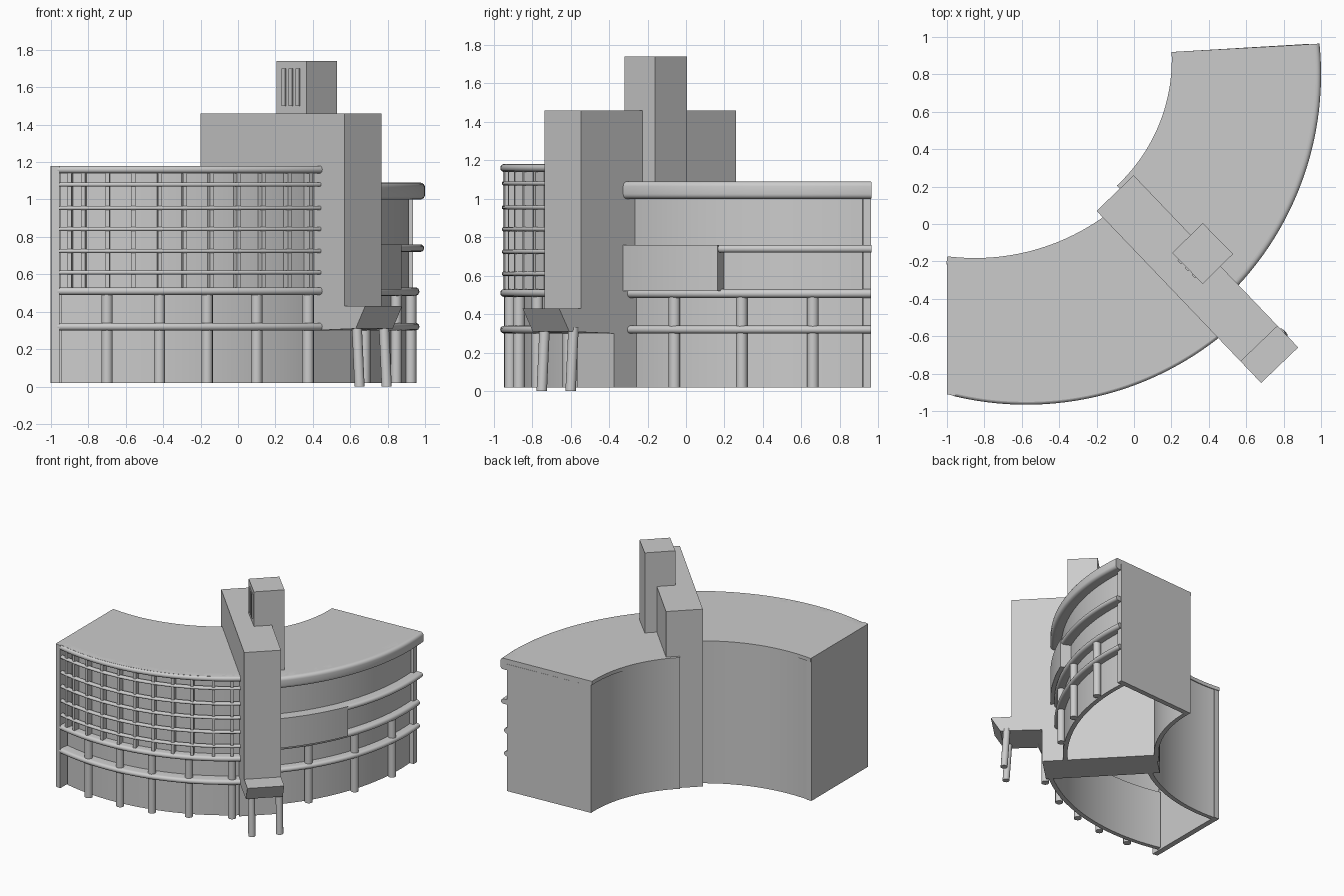
import bpy, bmesh
from math import sin, cos, asin, acos, pi, radians

if "Cube" in bpy.data.objects:
    bpy.data.objects.remove(bpy.data.objects["Cube"])

# Circles (cx, cy, radius) of the two wings
L_OUT, L_IN = (-.576, .694, 1.66), (-.85, 1.0, 1.19)
R_OUT, R_IN = (-.66, .80, 1.66), (-.72, .88, .93)


def make(name, verts, faces):
    me = bpy.data.meshes.new(name)
    me.from_pydata(verts, [], faces)
    bm = bmesh.new()
    bm.from_mesh(me)
    bmesh.ops.recalc_face_normals(bm, faces=bm.faces)
    bm.to_mesh(me)
    bm.free()
    me.shade_smooth()
    me.set_sharp_from_angle(angle=radians(32))
    ob = bpy.data.objects.new(name, me)
    bpy.context.collection.objects.link(ob)
    return ob


def ang_x(c, x, d=0):
    return -acos((x - c[0]) / (c[2] - d))


def ang_y(c, y, d=0):
    return asin((y - c[1]) / (c[2] - d))


def pt(c, a, d=0):
    return (c[0] + (c[2] - d) * cos(a), c[1] + (c[2] - d) * sin(a))


def arc(c, a0, a1, d=0, n=40):
    return [pt(c, a0 + (a1 - a0) * i / n, d) for i in range(n + 1)]


def prism(name, poly, z0, z1):
    n = len(poly)
    verts = [(x, y, z) for z in (z0, z1) for x, y in poly]
    faces = [tuple(range(n)), tuple(range(n, 2 * n))]
    faces += [(i, (i + 1) % n, n + (i + 1) % n, n + i) for i in range(n)]
    return make(name, verts, faces)


def sweep(name, c, a0, a1, prof, n=40):
    # closed (inset, height) profile carried along an arc
    k = len(prof)
    verts = []
    for i in range(n + 1):
        a = a0 + (a1 - a0) * i / n
        verts += [(*pt(c, a, d), z) for d, z in prof]
    faces = [tuple(range(k)), tuple(range(n * k, n * k + k))]
    for i in range(n):
        for j in range(k):
            m = (j + 1) % k
            faces.append((i * k + j, i * k + m, (i + 1) * k + m, (i + 1) * k + j))
    return make(name, verts, faces)


def rect(d0, d1, z0, z1):
    return [(d0, z0), (d1, z0), (d1, z1), (d0, z1)]


def nose(d0, d1, z0, z1, r=None):
    # rectangle with a rounded outer edge
    r = r or (z1 - z0) / 2
    low = [(d0 + r - r * sin(t), z0 + r - r * cos(t)) for t in [i * pi / 8 for i in range(5)]]
    high = [(d, z1 - (z - z0)) for d, z in reversed(low)]
    if abs(high[0][1] - low[-1][1]) < 1e-6:
        high = high[1:]
    return [(d1, z0)] + low + high + [(d1, z1)]


def column(name, bottom, top, z0, z1, r, n=16):
    verts = [(x + r * cos(2 * pi * i / n), y + r * sin(2 * pi * i / n), z)
             for (x, y), z in ((bottom, z0), (top, z1)) for i in range(n)]
    faces = [tuple(range(n)), tuple(range(n, 2 * n))]
    faces += [(i, (i + 1) % n, n + (i + 1) % n, n + i) for i in range(n)]
    return make(name, verts, faces)


# Left wing: roof, hollow walls, end wall
la0, la1 = ang_x(L_OUT, -.999), ang_x(L_OUT, .5)
lb0, lb1 = ang_x(L_IN, -.999), ang_x(L_IN, -.1)
prism("left_roof", arc(L_OUT, la0, la1, .015) + arc(L_IN, lb0, lb1)[::-1], 1.14, 1.18)
s0 = ang_x(L_OUT, -.965)
sweep("left_roof_edge", L_OUT, s0, la1, nose(0, .08, 1.14, 1.18))
sweep("left_facade_wall", L_OUT, s0, la1, rect(.065, .1, .5, 1.15))
sweep("left_lobby_wall", L_OUT, s0, la1, rect(.085, .12, .02, .51))
sweep("left_court_wall", L_IN, lb0, lb1, rect(0, -.035, .02, 1.15))
sweep("left_court_lip", L_IN, lb0, lb1, rect(.008, -.03, 1.15, 1.18))
prism("left_end_wall", [(-1, -.91), (-.955, -.92), (-.955, -.18), (-1, -.18)], .02, 1.18)

# Left sun-screen grid
for z in (1.08, .955, .842, .725, .61):
    sweep("left_screen_rail", L_OUT, s0, la1, nose(.008, .035, z - .011, z + .011))
for x in (-.905, -.83, -.70, -.56, -.415, -.28, -.135, .01, .145, .285, .4):
    a, h = ang_x(L_OUT, x), .011 / 1.66
    sweep("left_screen_fin", L_OUT, a - h, a + h, rect(.015, .07, .52, 1.15), 1)

# Left floor bands and columns
for z0, z1 in ((.49, .53), (.30, .34)):
    sweep("left_floor_band", L_OUT, s0, la1, nose(0, .1, z0, z1))
for x in (-.7, -.42, -.165, .1, .375):
    p = pt(L_OUT, ang_x(L_OUT, x, .045), .045)
    column("left_column", p, p, .02, .5, .03)

# Right wing: roof, hollow walls, end wall
ra0, ra1 = ang_y(R_OUT, -.39), ang_y(R_OUT, .965)
rb0, rb1 = ang_y(R_IN, .2), ang_y(R_IN, .92)
prism("right_roof", arc(R_OUT, ra0, ra1, .03) + arc(R_IN, rb0, rb1)[::-1], 1.0, 1.09)
sweep("right_roof_edge", R_OUT, ra0, ra1, nose(0, .1, 1.0, 1.09, .025))
t1 = ang_y(R_OUT, .95)
sweep("right_facade_wall", R_OUT, ra0, t1, rect(.085, .12, .5, 1.02))
sweep("right_lobby_wall", R_OUT, ra0, t1, rect(.095, .13, .02, .51))
sweep("right_court_wall", R_IN, rb0, rb1, rect(0, -.035, .02, 1.05))
sweep("right_court_lip", R_IN, rb0, rb1, rect(.008, -.03, 1.06, 1.09))
prism("right_end_wall", [(.21, .92), (.935, .963), (.935, .92), (.21, .88)], .02, 1.05)

# Right bands, projecting bay and columns
sweep("right_upper_band", R_OUT, ang_y(R_OUT, .15), ra1, nose(.005, .1, .72, .76))
for z0, z1 in ((.485, .53), (.30, .34)):
    sweep("right_floor_band", R_OUT, ra0, ra1, nose(.03, .12, z0, z1))
sweep("right_bay", R_OUT, ra0, ang_y(R_OUT, .165), rect(0, .1, .52, .76), 10)
for y in (-.06, .29, .66):
    p = pt(R_OUT, ang_y(R_OUT, y, .07), .07)
    column("right_column", p, p, .02, .5, .03)

# Central diagonal slab with entrance canopy, profile as (distance, height)
prof = [(0, .02), (0, 1.46), (1.114, 1.46), (1.114, .43),
        (1.273, .43), (1.2, .31), (.877, .30), (.877, .02)]
ux, uy = .6912, -.7226
k = len(prof)
verts = [(-.2 + ux * s + ox, .07 + uy * s + oy, z)
         for ox, oy in ((0, 0), (.198, .19)) for s, z in prof]
faces = [tuple(range(k)), tuple(range(k, 2 * k))]
faces += [(i, (i + 1) % k, k + (i + 1) % k, k + i) for i in range(k)]
make("central_slab", verts, faces)

# Canopy legs
column("canopy_leg", (.65, -.75), (.635, -.735), 0, .33, .027)
column("canopy_leg", (.795, -.60), (.78, -.585), 0, .33, .027)

# Roof tower with three vent slats
prism("roof_tower", [(.205, -.155), (.367, -.32), (.53, -.16), (.367, .005)], 1.0, 1.74)
for f in (.27, .5, .73):
    cx, cy = .205 + .162 * f, -.155 - .165 * f
    w, o = .009, .006
    prism("tower_vent", [(cx - w - o, cy + w - o), (cx + w - o, cy - w - o),
                         (cx + w + o, cy - w + o), (cx - w + o, cy + w + o)], 1.5, 1.7)
